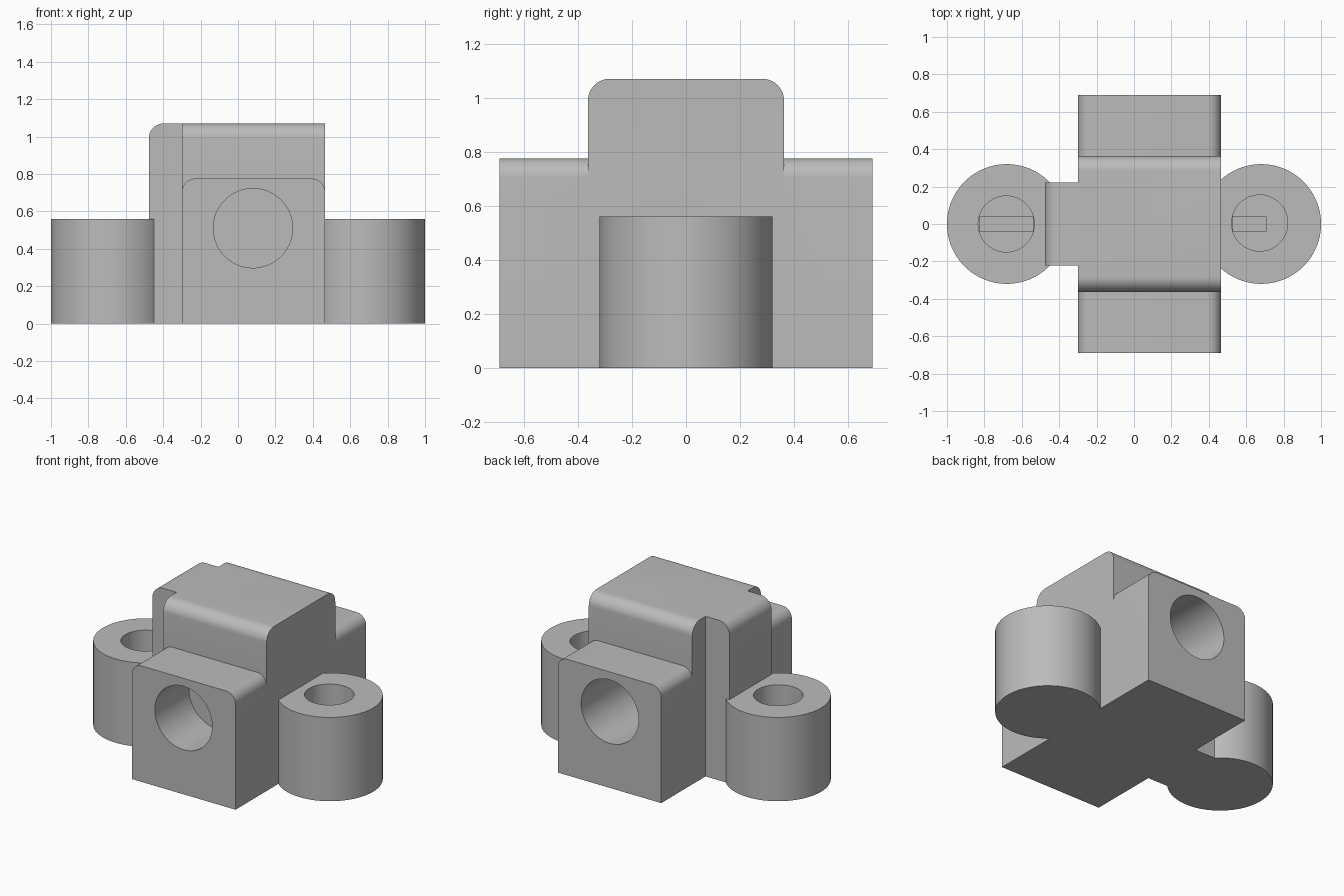
import bpy
import bmesh
from math import radians
from mathutils import Matrix

cube = bpy.data.objects.get("Cube")
if cube:
    bpy.data.objects.remove(cube, do_unlink=True)

grey = bpy.data.materials.new("plain grey")
grey.use_nodes = True
COLOUR = (0.5, 0.5, 0.5, 1)
grey.diffuse_color = COLOUR
grey.node_tree.nodes["Principled BSDF"].inputs["Base Color"].default_value = COLOUR


def finish(name, bm):
    mesh = bpy.data.meshes.new(name)
    bm.to_mesh(mesh)
    bm.free()
    mesh.materials.append(grey)
    obj = bpy.data.objects.new(name, mesh)
    bpy.context.collection.objects.link(obj)
    return obj


def block(name, low, high, rounded=None, radius=0.08):
    """Box between two corners; 'rounded' picks the edges to fillet by midpoint."""
    bm = bmesh.new()
    bmesh.ops.create_cube(bm, size=1)
    for v in bm.verts:
        v.co = [(a + b) / 2 + c * (b - a) for a, b, c in zip(low, high, v.co)]
    if rounded:
        edges = [e for e in bm.edges if rounded((e.verts[0].co + e.verts[1].co) / 2)]
        bmesh.ops.bevel(bm, geom=edges, offset=radius, segments=10,
                        profile=0.5, affect='EDGES')
    return finish(name, bm)


def cylinder(name, centre, radius, low, high, axis='Z'):
    """Cylinder between two heights along z or y; centre is in the other two axes."""
    bm = bmesh.new()
    mid = (low + high) / 2
    if axis == 'Z':
        place = Matrix.Translation((centre[0], centre[1], mid))
    else:
        place = (Matrix.Translation((centre[0], mid, centre[1]))
                 @ Matrix.Rotation(radians(90), 4, 'X'))
    bmesh.ops.create_cone(bm, cap_ends=True, segments=96, radius1=radius,
                          radius2=radius, depth=high - low, matrix=place)
    return finish(name, bm)


def combine(body, other, operation):
    mod = body.modifiers.new(other.name, 'BOOLEAN')
    mod.operation = operation
    mod.solver = 'EXACT'
    mod.object = other
    bpy.context.view_layer.objects.active = body
    bpy.ops.object.modifier_apply(modifier=mod.name)
    bpy.data.objects.remove(other, do_unlink=True)


X0, X1, TOP, STEP = -0.30, 0.465, 1.07, 0.775

# Long lower block, rounded along its top sides
body = block("bracket_body", (X0, -0.69, 0), (X1, 0.69, STEP),
             lambda m: m.z > 0.7 and abs(m.y) < 0.1, 0.07)

# Tall centre block, rounded along its front and back top edges
tall = block("tall_block", (X0, -0.363, 0), (X1, 0.363, TOP),
             lambda m: m.z > 1 and abs(m.y) > 0.3)

# Rib on the right side, rounded on its outer top edge
rib = block("side_rib", (-0.477, -0.222, 0), (X0 + 0.1, 0.222, TOP),
            lambda m: m.z > 1 and m.x < -0.4)

# Mounting bosses
bosses = [cylinder("boss", (x, 0), 0.32, 0, 0.56) for x in (-0.68, 0.68)]
for part in [tall, rib] + bosses:
    combine(body, part, 'UNION')

# Blind bores in the front and back, and screw holes with slotted floors
cutters = [
    cylinder("front_bore", (0.08, 0.51), 0.212, -0.8, -0.33, 'Y'),
    cylinder("back_bore", (0.08, 0.51), 0.212, -0.2, 0.8, 'Y'),
    cylinder("right_hole", (-0.683, 0), 0.15, 0.12, 0.7),
    cylinder("left_hole", (0.672, 0.005), 0.15, 0.12, 0.7),
    block("right_slot", (-0.825, -0.04, 0.07), (-0.54, 0.04, 0.2)),
    block("left_slot", (0.528, -0.04, 0.07), (0.705, 0.04, 0.2)),
]
for part in cutters:
    combine(body, part, 'DIFFERENCE')

bpy.ops.object.select_all(action='DESELECT')
body.select_set(True)
bpy.context.view_layer.objects.active = body
bpy.ops.object.shade_smooth_by_angle(angle=radians(30))
